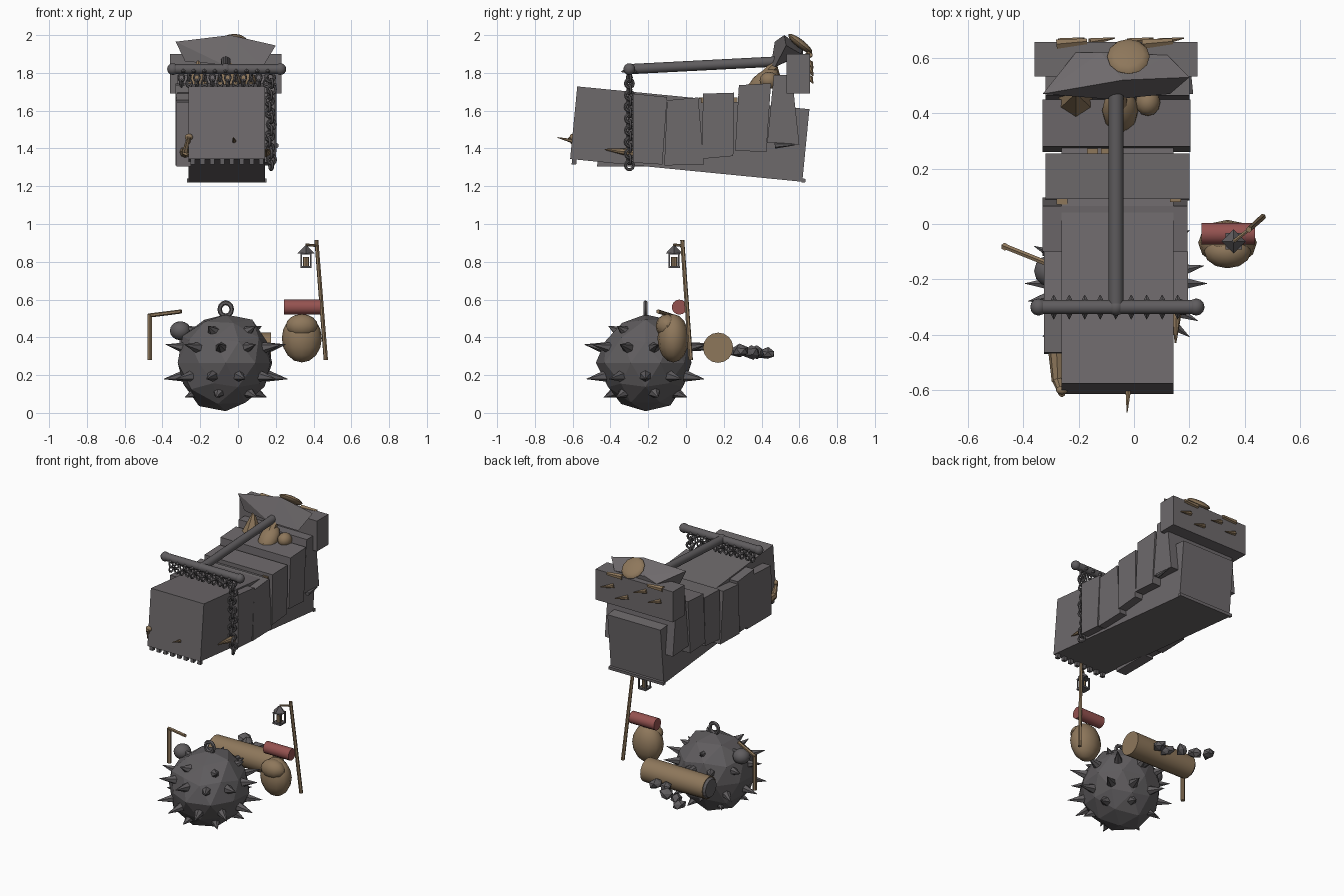
import bpy, bmesh, math, random
from mathutils import Vector, Matrix

if "Cube" in bpy.data.objects:
    bpy.data.objects.remove(bpy.data.objects["Cube"])

random.seed(4)


def material(name, rgb):
    m = bpy.data.materials.new(name)
    m.diffuse_color = (*rgb, 1)
    m.use_nodes = True
    m.node_tree.nodes["Principled BSDF"].inputs["Base Color"].default_value = m.diffuse_color
    return m


STONE = material("warm grey", (0.155, 0.142, 0.148))
IRON = material("iron grey", (0.115, 0.108, 0.113))
TAN = material("tan", (0.27, 0.185, 0.105))
RED = material("dull red", (0.30, 0.085, 0.08))


def finish(name, bm, mat, smooth=False):
    bmesh.ops.recalc_face_normals(bm, faces=bm.faces)
    me = bpy.data.meshes.new(name)
    bm.to_mesh(me)
    bm.free()
    me.materials.append(mat)
    ob = bpy.data.objects.new(name, me)
    bpy.context.collection.objects.link(ob)
    if smooth:
        bpy.ops.object.select_all(action='DESELECT')
        ob.select_set(True)
        bpy.context.view_layer.objects.active = ob
        bpy.ops.object.shade_smooth_by_angle(angle=math.radians(40))
    return ob


def add_tube(bm, a, b, r1, r2, n=8):
    a, b = Vector(a), Vector(b)
    d = b - a
    mat = Matrix.Translation((a + b) / 2) @ d.to_track_quat('Z', 'Y').to_matrix().to_4x4()
    bmesh.ops.create_cone(bm, cap_ends=True, segments=n, radius1=r1, radius2=r2,
                          depth=d.length, matrix=mat)


def tube(name, a, b, r1, r2, mat, n=8, smooth=False):
    bm = bmesh.new()
    add_tube(bm, a, b, r1, r2, n)
    return finish(name, bm, mat, smooth)


def add_box(bm, c, s, rx=0):
    m = Matrix.Translation(c) @ Matrix.Rotation(rx, 4, 'X') @ Matrix.Diagonal((*s, 1))
    bmesh.ops.create_cube(bm, size=1, matrix=m)


def box(name, c, s, mat, rx=0):
    bm = bmesh.new()
    add_box(bm, c, s, rx)
    return finish(name, bm, mat)


def ellipsoid(name, c, r, mat, rx=0, n=12):
    bm = bmesh.new()
    m = Matrix.Translation(c) @ Matrix.Rotation(rx, 4, 'X') @ Matrix.Diagonal((*r, 1))
    bmesh.ops.create_uvsphere(bm, u_segments=n, v_segments=8, radius=1, matrix=m)
    return finish(name, bm, mat, True)


def add_ring(bm, c, R, r, rot, sz=1.0, n=10, k=6):
    m = Matrix.Translation(c) @ rot @ Matrix.Diagonal((1, sz, 1, 1))
    grid = [[bm.verts.new(m @ Vector(((R + r * math.cos(v)) * math.cos(u),
                                      (R + r * math.cos(v)) * math.sin(u), r * math.sin(v))))
             for v in (2 * math.pi * j / k for j in range(k))]
            for u in (2 * math.pi * i / n for i in range(n))]
    for i in range(n):
        for j in range(k):
            i2, j2 = (i + 1) % n, (j + 1) % k
            bm.faces.new((grid[i][j], grid[i2][j], grid[i2][j2], grid[i][j2]))


def hull(name, pts, mat):
    bm = bmesh.new()
    for p in pts:
        bm.verts.new(p)
    bmesh.ops.convex_hull(bm, input=bm.verts)
    return finish(name, bm, mat)


def slab(name, x0, x1, side):
    # side outline in (y, z) carried across x
    return hull(name, [(x, y, z) for x in (x0, x1) for y, z in side], STONE)


TILT = math.radians(-5.6)

# Long tilted core and rear ledge
box("core_block", (-0.06, 0.02, 1.476), (0.405, 1.235, 0.386), STONE, TILT)
box("rear_ledge", (-0.06, 0.622, 1.23), (0.42, 0.02, 0.02), STONE, TILT)

# Wide overlapping slabs
slab("slab_front", -0.325, 0.195, [(-0.28, 1.69), (-0.10, 1.672), (-0.125, 1.315), (-0.28, 1.325)])
slab("slab_second", -0.33, 0.193, [(-0.10, 1.655), (0.065, 1.67), (0.095, 1.315), (-0.115, 1.31)])
slab("slab_third", -0.32, 0.2, [(0.09, 1.69), (0.255, 1.695), (0.25, 1.36), (0.085, 1.345)])
slab("slab_fourth", -0.33, 0.205, [(0.28, 1.735), (0.45, 1.745), (0.425, 1.38), (0.26, 1.39)])
slab("slab_rear", -0.32, 0.2, [(0.465, 1.79), (0.56, 1.79), (0.60, 1.42), (0.43, 1.43)])
slab("slab_left_side", -0.325, -0.25, [(-0.465, 1.645), (-0.2, 1.66), (-0.2, 1.305), (-0.47, 1.305)])
box("top_slab", (-0.065, 0.595, 1.795), (0.59, 0.125, 0.21), STONE)

# Faceted headstone
hull("headstone", [(-0.33, 0.47, 1.965), (-0.04, 0.52, 2.0), (0.2, 0.53, 1.945),
                   (-0.28, 0.47, 1.86), (0.13, 0.47, 1.83), (-0.08, 0.45, 1.845),
                   (-0.21, 0.62, 1.9), (0.12, 0.61, 1.9), (-0.12, 0.62, 1.93)], STONE)
ellipsoid("headstone_disc", (-0.02, 0.605, 1.955), (0.077, 0.08, 0.022), TAN, math.radians(-38))

# Tan chips on the back and top of the rear slab
bm = bmesh.new()
for x, z in ((-0.23, 1.80), (-0.12, 1.84), (0.02, 1.76), (0.13, 1.81)):
    add_tube(bm, (x - 0.04, 0.657, z + 0.012), (x + 0.05, 0.672, z - 0.015), 0.016, 0.003, 6)
for x in (-0.23, 0.08):
    add_tube(bm, (x - 0.05, 0.65, 1.895), (x + 0.06, 0.66, 1.895), 0.02, 0.012, 6)
finish("back_chips", bm, TAN)

# Tan lumps piled before the headstone
ellipsoid("lump_middle", (-0.05, 0.41, 1.755), (0.065, 0.095, 0.05), TAN, math.radians(38))
ellipsoid("lump_right", (0.05, 0.44, 1.76), (0.045, 0.05, 0.045), TAN)
tube("lump_left_spike", (-0.21, 0.45, 1.72), (-0.21, 0.47, 1.87), 0.07, 0.005, TAN, 6)
tube("lump_wedge", (-0.04, 0.30, 1.66), (-0.05, 0.47, 1.84), 0.035, 0.025, TAN, 6)
bm = bmesh.new()
for x, y in ((-0.15, 0.263), (-0.1, 0.263), (0.15, 0.09), (-0.26, 0.08)):
    add_box(bm, (x, y, 1.655), (0.04, 0.02, 0.03))
finish("gap_chips", bm, TAN)

# Long rod and crossbar
tube("long_rod", (-0.065, -0.3, 1.82), (-0.065, 0.48, 1.86), 0.027, 0.027, IRON, 14, True)
tube("crossbar", (-0.345, -0.3, 1.82), (0.225, -0.3, 1.82), 0.026, 0.026, IRON, 14, True)
for nm, x in (("left", -0.345), ("right", 0.225), ("middle", -0.065)):
    ellipsoid("crossbar_knob_" + nm, (x, -0.3, 1.82), (0.03, 0.031, 0.031), IRON)
bm = bmesh.new()
for i in range(9):
    x = -0.29 + i * 0.056
    for s in (-1, 1):
        add_tube(bm, (x, -0.3 + s * 0.02, 1.81), (x, -0.3 + s * 0.044, 1.805), 0.014, 0.001, 5)
finish("crossbar_studs", bm, IRON)

# Chain curtain and long side chain
bm = bmesh.new()
for i in range(12):
    x = -0.3 + i * 0.041
    for j in range(2):
        rot = Matrix.Rotation(math.pi / 2, 4, 'X')
        if (i + j) % 2:
            rot = Matrix.Rotation(math.radians(65), 4, 'Z') @ rot
        add_ring(bm, (x, -0.3, 1.775 - j * 0.03), 0.015, 0.006, rot, 1.25, 8, 5)
finish("chain_curtain", bm, IRON, True)
bm = bmesh.new()
for i in range(16):
    rot = Matrix.Rotation(math.pi / 2, 4, 'X')
    rot = Matrix.Rotation(math.radians(20 + 90 * (i % 2)), 4, 'Z') @ rot
    add_ring(bm, (0.17 + 0.008 * math.sin(i), -0.3, 1.775 - i * 0.031), 0.023, 0.008, rot, 1.0, 10, 6)
finish("side_chain", bm, IRON, True)

# Pegs under the front edge
bm = bmesh.new()
for i in range(8):
    add_box(bm, (-0.24 + i * 0.052, -0.592, 1.33), (0.024, 0.024, 0.03), TILT)
finish("front_pegs", bm, IRON)

# Horns
tube("front_thorn", (-0.02, -0.585, 1.435), (-0.025, -0.68, 1.458), 0.013, 0.002, TAN, 6)
tube("left_horn_base", (-0.28, -0.46, 1.38), (-0.275, -0.57, 1.385), 0.03, 0.022, TAN, 8, True)
tube("left_horn_tip", (-0.275, -0.565, 1.385), (-0.26, -0.615, 1.46), 0.02, 0.012, TAN, 8, True)
ellipsoid("left_horn_knob", (-0.26, -0.6, 1.46), (0.022, 0.016, 0.018), TAN)
tube("right_horn", (0.155, -0.26, 1.375), (0.15, -0.43, 1.395), 0.028, 0.003, TAN, 8, True)
tube("right_rear_tusk", (0.2, 0.47, 1.415), (0.2, 0.575, 1.42), 0.016, 0.004, IRON, 6)

# Spiked boulder
C = Vector((-0.065, -0.215, 0.265))
bm = bmesh.new()
bmesh.ops.create_icosphere(bm, subdivisions=2, radius=0.256)
for v in bm.verts:
    if abs(v.co.z) < 0.25:
        v.co *= random.uniform(0.93, 1.06)
    v.co += C
finish("boulder", bm, IRON)
bm = bmesh.new()
for z, n, off in ((-0.075, 10, 0.0), (0.085, 10, 0.2), (0.18, 5, 0.5), (-0.17, 6, 0.3)):
    for i in range(n):
        a = 2 * math.pi * i / n + off
        rr = math.sqrt(0.245 ** 2 - z * z)
        d = Vector((rr * math.cos(a), rr * math.sin(a), z))
        tip = d + Vector((math.cos(a), math.sin(a), z * 1.5)) * (0.095 if abs(z) < 0.1 else 0.05)
        add_tube(bm, C + d * 0.9, C + tip, 0.034, 0.001, 6)
finish("boulder_spikes", bm, IRON)
bm = bmesh.new()
add_ring(bm, (-0.065, -0.215, 0.548), 0.032, 0.012, Matrix.Rotation(math.pi / 2, 4, 'X'), 1.1, 12, 6)
finish("boulder_ring", bm, IRON, True)
ellipsoid("side_ball", (-0.305, -0.17, 0.435), (0.056, 0.056, 0.05), IRON)

# Bent staff on the left
tube("bent_staff_post", (-0.467, -0.082, 0.28), (-0.467, -0.082, 0.52), 0.014, 0.014, TAN, 6)
tube("bent_staff_arm", (-0.475, -0.078, 0.515), (-0.3, -0.148, 0.537), 0.011, 0.011, TAN, 6)

# Log behind the boulder and trailing rocks
tube("log", (-0.295, 0.17, 0.345), (0.175, 0.17, 0.345), 0.076, 0.08, TAN, 16, True)
tube("log_cap", (-0.31, 0.17, 0.345), (-0.295, 0.17, 0.345), 0.06, 0.07, IRON, 16)
tube("log_bracket", (-0.065, 0.0, 0.35), (-0.065, 0.1, 0.35), 0.025, 0.02, IRON, 8)
bm = bmesh.new()
for x, y, z in ((0.03, 0.29, .33), (-0.04, 0.28, .325), (-0.1, 0.35, .32), (-0.19, 0.37, .32), (-0.25, 0.43, .315)):
    m = Matrix.Translation((x, y, z)) @ Matrix.Rotation(x * 20, 4, 'Z') @ Matrix.Diagonal((0.05, 0.04, 0.034, 1))
    for v in bmesh.ops.create_icosphere(bm, subdivisions=1, radius=1, matrix=m)["verts"]:
        v.co += Vector([random.uniform(-0.007, 0.007) for _ in range(3)])
finish("rocks", bm, IRON)

# Sack with bedroll
ellipsoid("sack", (0.338, -0.068, 0.395), (0.106, 0.083, 0.128), TAN)
ellipsoid("sack_flap", (0.338, -0.1, 0.46), (0.085, 0.06, 0.063), TAN)
tube("bedroll", (0.243, -0.035, 0.56), (0.437, -0.035, 0.56), 0.04, 0.04, RED, 14, True)

# Lantern pole
tube("lantern_pole", (0.465, 0.025, 0.28), (0.415, -0.02, 0.915), 0.012, 0.011, TAN, 6)
tube("lantern_arm", (0.418, -0.018, 0.885), (0.36, -0.063, 0.89), 0.007, 0.007, TAN, 6)
LX, LY = 0.36, -0.063
bm = bmesh.new()
add_tube(bm, (LX, LY, 0.845), (LX, LY, 0.885), 0.044, 0.006, 4)
add_box(bm, (LX, LY, 0.772), (0.06, 0.06, 0.012))
add_box(bm, (LX, LY, 0.842), (0.06, 0.06, 0.008))
for sx in (-1, 1):
    for sy in (-1, 1):
        add_box(bm, (LX + sx * 0.025, LY + sy * 0.025, 0.807), (0.008, 0.008, 0.075))
finish("lantern_frame", bm, IRON)
tube("lantern_candle", (LX, LY, 0.776), (LX, LY, 0.825), 0.017, 0.017, TAN, 8)
